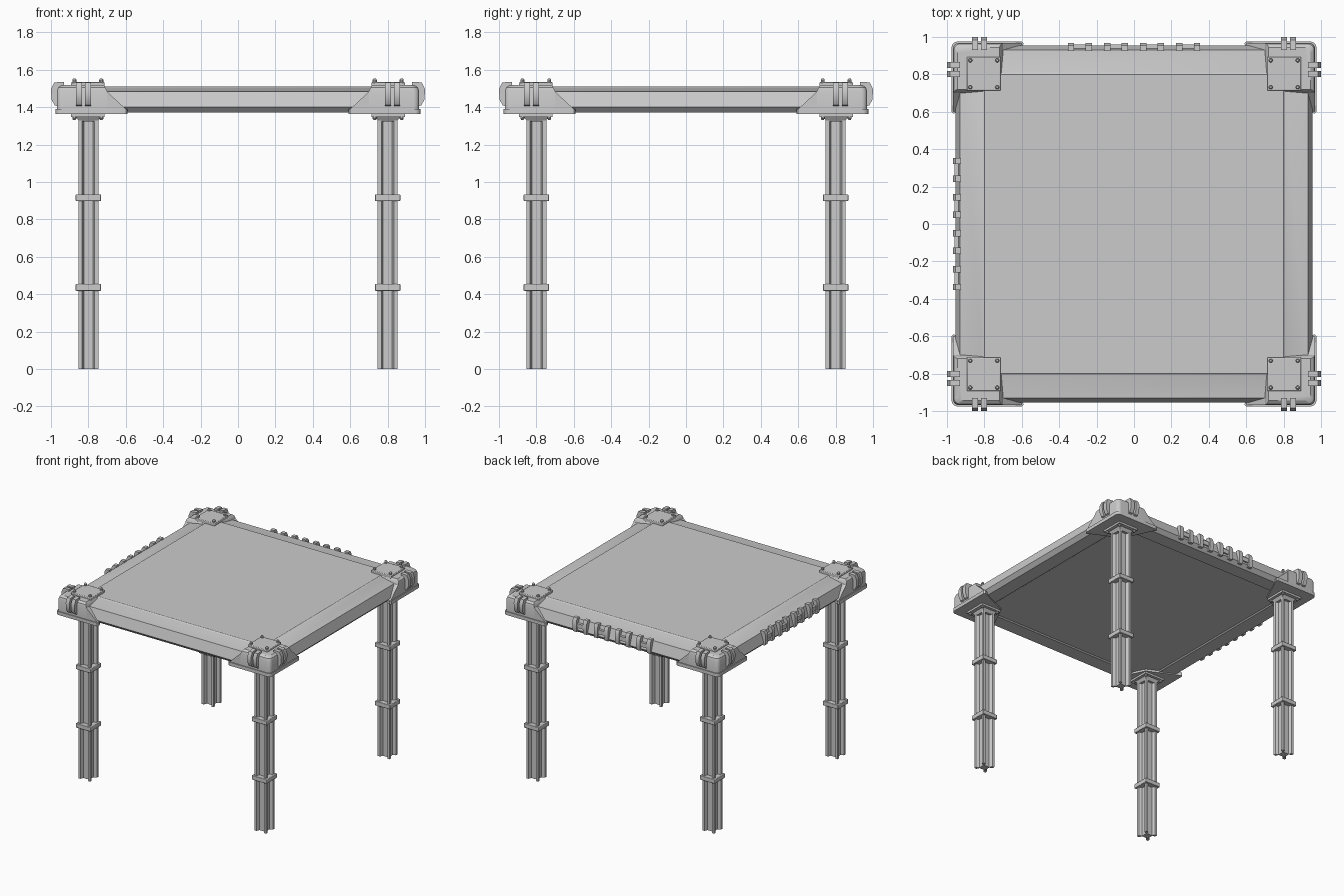
import bpy, bmesh, math

if "Cube" in bpy.data.objects:
    bpy.data.objects.remove(bpy.data.objects["Cube"], do_unlink=True)

GREY = (0.6, 0.6, 0.6, 1)
metal = bpy.data.materials.new("plain grey")
metal.use_nodes = True
metal.diffuse_color = GREY
metal.node_tree.nodes["Principled BSDF"].inputs["Base Color"].default_value = GREY

made = []


def loft(name, rings, place=lambda p: p):
    """Skin a stack of matching rings and cap both ends."""
    bm = bmesh.new()
    loops = [[bm.verts.new(place(p)) for p in ring] for ring in rings]
    n = len(rings[0])
    for a, b in zip(loops, loops[1:]):
        for i in range(n):
            j = (i + 1) % n
            bm.faces.new((a[i], a[j], b[j], b[i]))
    bm.faces.new(loops[0][::-1])
    bm.faces.new(loops[-1])
    bmesh.ops.recalc_face_normals(bm, faces=bm.faces)
    mesh = bpy.data.meshes.new(name)
    bm.to_mesh(mesh)
    bm.free()
    mesh.materials.append(metal)
    obj = bpy.data.objects.new(name, mesh)
    bpy.context.collection.objects.link(obj)
    made.append(obj)
    return obj


def ring(pts, z):
    return [(x, y, z) for x, y in pts]


def square(h, c=0.0):
    return [(c - h, c - h), (c + h, c - h), (c + h, c + h), (c - h, c + h)]


def disc(x, y, r, n=10):
    return [(x + r * math.cos(math.tau * k / n), y + r * math.sin(math.tau * k / n))
            for k in range(n)]


def outer_arc(o, r=0.03, n=5):
    """Rounded outer corner of a bracket."""
    return [(o - r + r * math.cos(math.pi / 2 * k / n),
             o - r + r * math.sin(math.pi / 2 * k / n)) for k in range(n + 1)]


def bracket_outline(o, i):
    return [(i, i), (o, i)] + outer_arc(o) + [(i, o)]


def bevel(obj, width):
    mod = obj.modifiers.new("bevel", "BEVEL")
    mod.width = width
    mod.segments = 2
    mod.limit_method = "ANGLE"


# Table slab with sloped rim and stepped panel
slab = [(0.80, 1.378), (0.81, 1.37), (0.925, 1.37), (0.955, 1.40),
        (0.93, 1.483), (0.81, 1.503), (0.80, 1.511)]
loft("table_slab", [ring(square(h), z) for h, z in slab])

# Leg section: square with a tapered groove down each side
side = [(-0.053, -0.053), (-0.034, -0.053), (-0.024, -0.028),
        (0.024, -0.028), (0.034, -0.053)]
section = []
for k in range(4):
    c, s = round(math.cos(k * math.pi / 2)), round(math.sin(k * math.pi / 2))
    section += [(0.8 + c * x - s * y, 0.8 + s * x + c * y) for x, y in side]

# Hook profile: distance outward, height
hook = [(0.955, 1.40), (0.98, 1.41), (0.997, 1.44), (1.0, 1.495),
        (0.983, 1.532), (0.93, 1.535), (0.93, 1.50), (0.955, 1.49)]
# Side wing profile: distance along the edge, height
wing = [(0.93, 1.385), (0.595, 1.385), (0.70, 1.483), (0.93, 1.483)]

CORNERS = {"front_left": (1, -1), "front_right": (-1, -1),
           "back_left": (1, 1), "back_right": (-1, 1)}

for corner, (sx, sy) in CORNERS.items():
    def place(p, sx=sx, sy=sy):
        return (p[0] * sx, p[1] * sy, p[2])

    def swapped(p, sx=sx, sy=sy):
        return (p[1] * sx, p[0] * sy, p[2])

    # Leg with two collars and a flared head
    loft(corner + "_leg", [ring(section, 0), ring(section, 1.36)], place)
    for z in (0.418, 0.898):
        collar = loft(corner + "_leg_collar",
                      [ring(square(0.068, 0.8), z), ring(square(0.068, 0.8), z + 0.036)], place)
        bevel(collar, 0.004)
    loft(corner + "_leg_head", [ring(square(0.048, 0.8), 1.322),
                                ring(square(0.066, 0.8), 1.348)], place)

    # Corner bracket body and its bottom flange
    body = [(0.968, 0.70, 1.385), (0.968, 0.70, 1.485), (0.962, 0.71, 1.505),
            (0.945, 0.72, 1.518)]
    loft(corner + "_bracket", [ring(bracket_outline(o, i), z) for o, i, z in body], place)
    flange = ([(0.71, 0.71), (0.94, 0.60), (0.965, 0.59), (0.975, 0.60)] + outer_arc(0.975)
              + [(0.60, 0.975), (0.59, 0.965), (0.60, 0.94)])
    loft(corner + "_bracket_flange", [ring(flange, 1.362), ring(flange, 1.39)], place)

    for put in (place, swapped):
        # Tapered wing along each edge
        loft(corner + "_bracket_wing",
             [[(a, d, z) for a, z in wing] for d in (0.92, 0.967)], put)
        # Pair of hooks over each side
        for a in (0.786, 0.834):
            loft(corner + "_hook", [[(w, d, z) for d, z in hook] for w in (a, a + 0.032)], put)

    # Bolted plates above and below
    top = loft(corner + "_top_plate", [ring(square(0.09, 0.803), 1.505),
                                       ring(square(0.09, 0.803), 1.533)], place)
    bevel(top, 0.005)
    loft(corner + "_lower_plate", [ring(square(0.09, 0.803), 1.346),
                                   ring(square(0.09, 0.803), 1.365)], place)
    for bx in (0.731, 0.875):
        for by in (0.731, 0.875):
            loft(corner + "_top_bolt", [ring(disc(bx, by, 0.011), 1.53),
                                        ring(disc(bx, by, 0.011), 1.546),
                                        ring(disc(bx, by, 0.006), 1.553)], place)
            loft(corner + "_lower_bolt", [ring(disc(bx, by, 0.006), 1.332),
                                          ring(disc(bx, by, 0.011), 1.338),
                                          ring(disc(bx, by, 0.011), 1.35)], place)

# Cable clips along the back and right edges: two uprights joined by a bar
upright = [(0.93, 1.385), (0.962, 1.385), (0.968, 1.40), (0.968, 1.475),
           (0.955, 1.498), (0.925, 1.498)]
bar = [(0.93, 1.42), (0.96, 1.42), (0.96, 1.455), (0.93, 1.455)]
for edge, put in (("back", lambda p: p), ("right", lambda p: (-p[1], p[0], p[2]))):
    for k in range(4):
        mid = (k - 1.5) * 0.193
        for a, b, prof in ((-0.064, -0.03, upright), (-0.03, 0.03, bar), (0.03, 0.064, upright)):
            loft(edge + "_cable_clip", [[(mid + w, d, z) for d, z in prof] for w in (a, b)], put)

# Smooth the rounded parts while keeping edges sharp
bpy.ops.object.select_all(action="DESELECT")
for obj in made:
    obj.select_set(True)
bpy.context.view_layer.objects.active = made[0]
bpy.ops.object.shade_smooth_by_angle(angle=math.radians(30))
